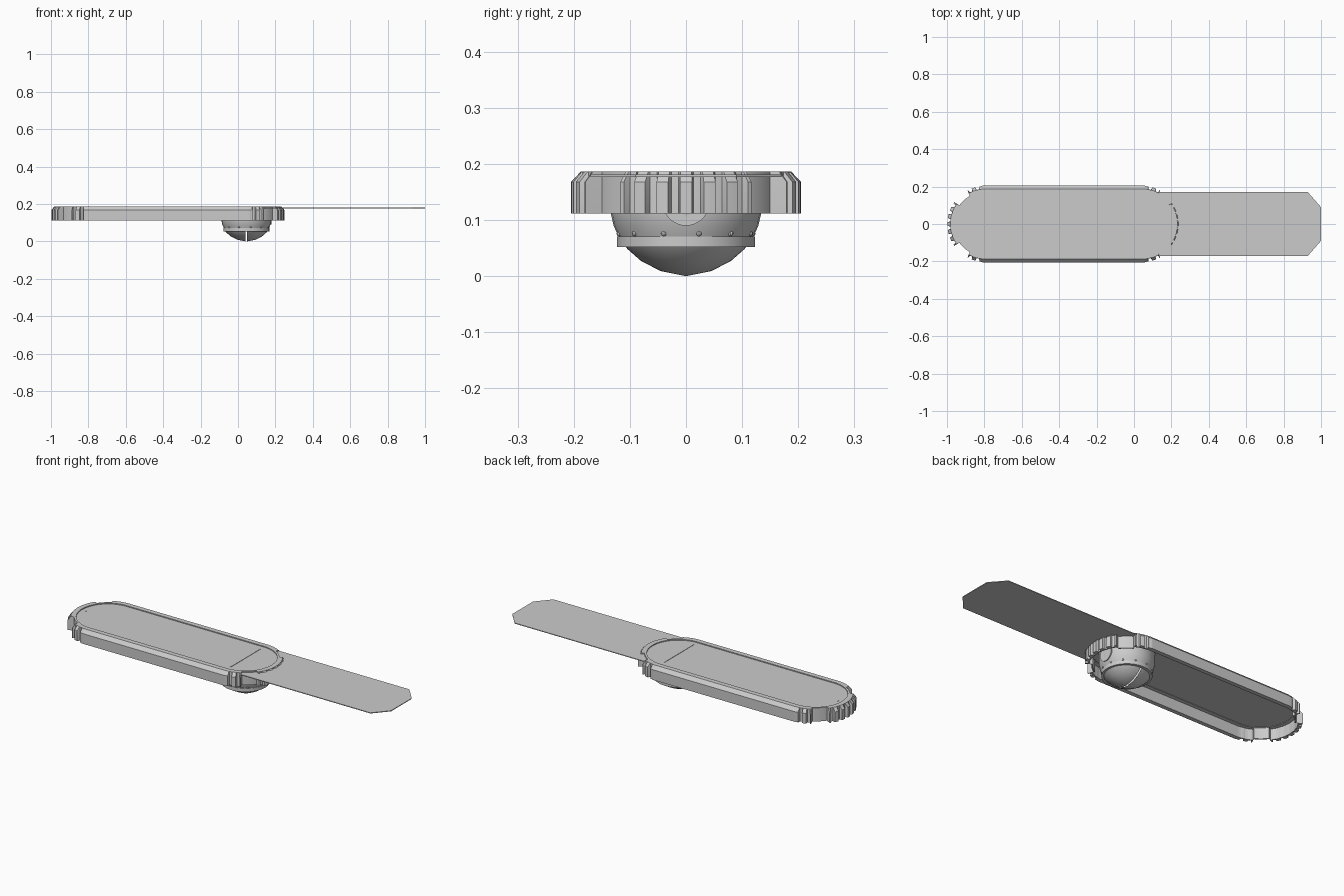
import bpy, bmesh, math
from mathutils import Matrix

cube = bpy.data.objects.get("Cube")
if cube:
    bpy.data.objects.remove(cube, do_unlink=True)

grey = bpy.data.materials.new("plain_grey")
grey.use_nodes = True
color = (0.6, 0.6, 0.6, 1)
grey.diffuse_color = color
grey.node_tree.nodes["Principled BSDF"].inputs["Base Color"].default_value = color

LEFT, RIGHT = -0.795, 0.045     # centres of the two rounded ends
PIVOT = RIGHT


def finish(name, bm, angle=30):
    bmesh.ops.recalc_face_normals(bm, faces=bm.faces)
    mesh = bpy.data.meshes.new(name)
    bm.to_mesh(mesh)
    bm.free()
    ob = bpy.data.objects.new(name, mesh)
    bpy.context.collection.objects.link(ob)
    mesh.materials.append(grey)
    bpy.ops.object.select_all(action='DESELECT')
    ob.select_set(True)
    bpy.context.view_layer.objects.active = ob
    bpy.ops.object.shade_smooth_by_angle(angle=math.radians(angle))
    return ob


def grip_radius(deg):
    """Radius of the gripped end: small teeth with one wide notch per quarter."""
    a = abs(deg)
    if 35 < a < 62:
        return 0.171
    if a > 84:
        return 0.205
    return 0.203 if (a + 3) % 12 < 7 else 0.188


def stadium(radius):
    """Closed outline around both ends; radius is a function of the angle."""
    pts = []
    for cx, side in ((RIGHT, 1), (LEFT, -1)):
        for deg in range(-90, 91):
            r, t = radius(deg), math.radians(deg)
            pts.append((cx + side * r * math.cos(t), side * r * math.sin(t)))
    return pts


def bridge(bm, loops, closed):
    rings = [[bm.verts.new((x, y, z)) for x, y in pts] for pts, z in loops]
    pairs = list(zip(rings, rings[1:]))
    if closed:
        pairs.append((rings[-1], rings[0]))
    for a, b in pairs:
        n = len(a)
        for i in range(n):
            j = (i + 1) % n
            bm.faces.new((a[i], a[j], b[j], b[i]))
    return rings


def plate(name, pts, z0, z1):
    bm = bmesh.new()
    low, high = bridge(bm, [(pts, z0), (pts, z1)], False)
    bm.faces.new(low)
    bm.faces.new(high)
    return finish(name, bm)


def lathe(name, profile, start=0, end=360, steps=32, shift=0):
    """Revolve (radius, height) points about the pivot axis."""
    bm = bmesh.new()
    verts = [bm.verts.new((r, 0, z)) for r, z in profile]
    edges = [bm.edges.new(p) for p in zip(verts, verts[1:])]
    bmesh.ops.rotate(bm, verts=verts, cent=(0, 0, 0),
                     matrix=Matrix.Rotation(math.radians(start), 3, 'Z'))
    bmesh.ops.spin(bm, geom=verts + edges, cent=(0, 0, 0), axis=(0, 0, 1),
                   angle=math.radians(end - start), steps=steps)
    bmesh.ops.remove_doubles(bm, verts=bm.verts, dist=0.0001)
    bmesh.ops.translate(bm, verts=bm.verts, vec=(PIVOT + shift, 0, 0))
    return finish(name, bm)


# Hollow case with gripped ends, bevelled top and an opening for the cover
outer = stadium(grip_radius)
top = stadium(lambda d: min(grip_radius(d), 0.187))
opening = stadium(lambda d: 0.16)
inner = stadium(lambda d: min(grip_radius(d) - 0.007, 0.182))
bm = bmesh.new()
bridge(bm, [(outer, 0.112), (outer, 0.168), (top, 0.187), (opening, 0.187),
            (opening, 0.172), (inner, 0.172), (inner, 0.112)], True)
finish("case", bm)

# Recessed cover, its seam and a small pin
plate("cover", stadium(lambda d: 0.162), 0.174, 0.182)
plate("cover_seam", [(PIVOT + sx * 0.002, sy * 0.13)
                     for sx, sy in ((-1, -1), (1, -1), (1, 1), (-1, 1))], 0.181, 0.184)
plate("pin", [(-0.93 + 0.005 * math.cos(i * math.pi / 4), 0.005 * math.sin(i * math.pi / 4))
              for i in range(8)], 0.18, 0.184)

# Thin extended blade with clipped corners
plate("blade", [(0.1, -0.17), (0.93, -0.17), (1, -0.09),
                (1, 0.09), (0.93, 0.17), (0.1, 0.17)], 0.177, 0.181)

# Turret below the case: neck, band and split dome
lathe("neck", [(0.135, 0.175), (0.134, 0.112), (0.129, 0.09), (0.119, 0.068)])
lathe("band", [(0.106, 0.052), (0.123, 0.052), (0.123, 0.071), (0.106, 0.071), (0.106, 0.052)])
dome = [(0.11, 0.055), (0.104, 0.048), (0.08, 0.027), (0.045, 0.009), (0, 0)]
for label, start, shift in (("left", -90, 0.004), ("right", 90, -0.004)):
    lathe(label + "_dome_half", dome, start, start + 180, 16, shift)

# Ball studs around the neck
bm = bmesh.new()
for i in range(12):
    t = math.radians(i * 30 + 11)
    spot = (PIVOT + 0.121 * math.cos(t), 0.121 * math.sin(t), 0.076)
    bmesh.ops.create_uvsphere(bm, u_segments=8, v_segments=6, radius=0.005,
                              matrix=Matrix.Translation(spot))
finish("neck_studs", bm)

# Round boss on the outer side of the neck
bm = bmesh.new()
bmesh.ops.create_cone(bm, cap_ends=True, segments=32, radius1=0.042, radius2=0.042, depth=0.04,
                      matrix=Matrix.Translation((PIVOT + 0.113, 0, 0.132))
                      @ Matrix.Rotation(math.pi / 2, 4, 'Y'))
finish("neck_boss", bm)
